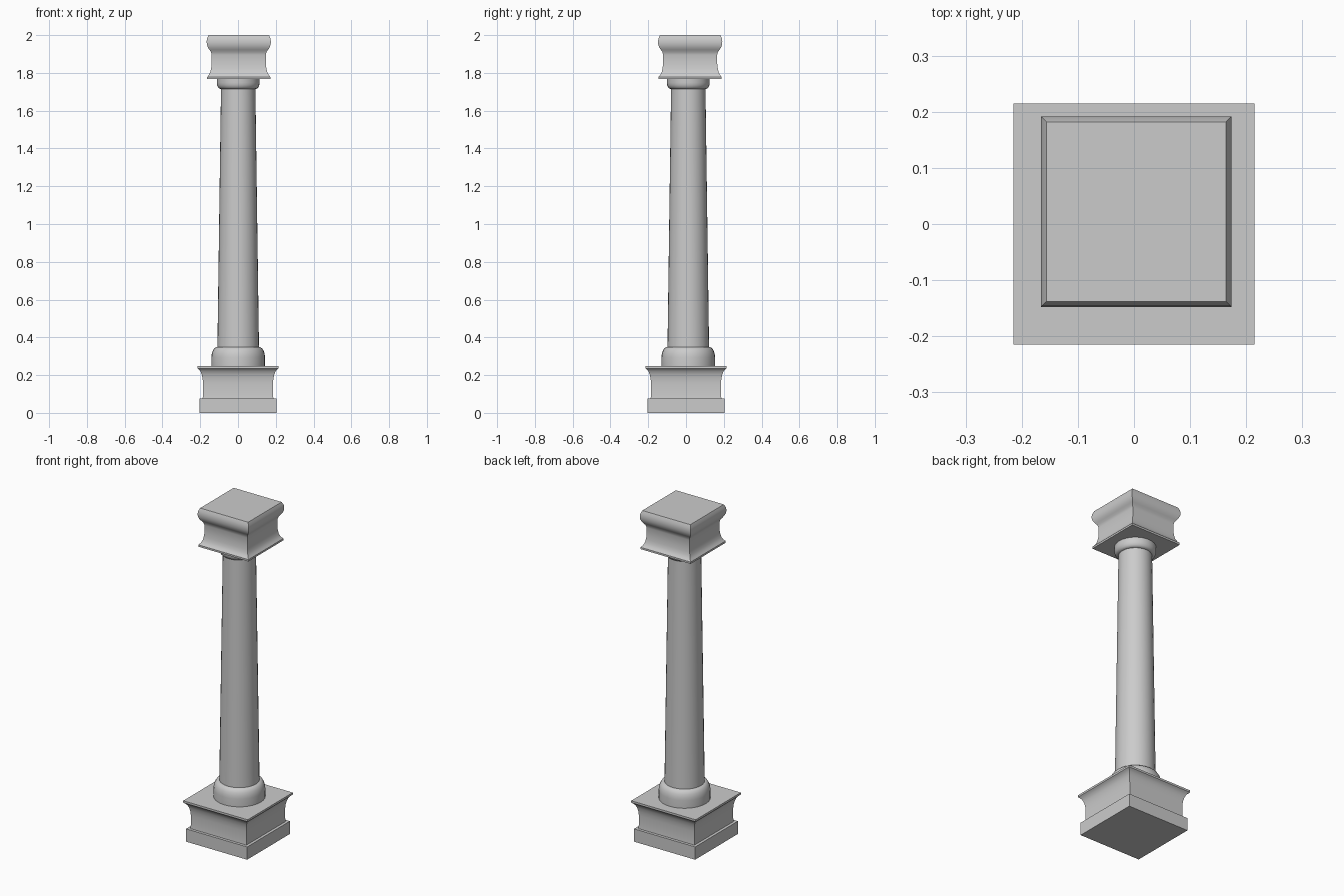
import bpy, bmesh, math

if "Cube" in bpy.data.objects:
    bpy.data.objects.remove(bpy.data.objects["Cube"])


def lathe(name, profile, sides, centre=(0, 0)):
    """Stack rings of (radius, z); four sides gives a square with half-width = radius."""
    square = sides == 4
    scale = math.sqrt(2) if square else 1
    turn = math.pi / 4 if square else 0
    bm = bmesh.new()
    rings = []
    for r, z in profile:
        rings.append([bm.verts.new((
            centre[0] + r * scale * math.cos(turn + 2 * math.pi * i / sides),
            centre[1] + r * scale * math.sin(turn + 2 * math.pi * i / sides), z))
            for i in range(sides)])
    for a, b in zip(rings, rings[1:]):
        for i in range(sides):
            j = (i + 1) % sides
            bm.faces.new((a[i], a[j], b[j], b[i]))
    bm.faces.new(rings[0][::-1])
    bm.faces.new(rings[-1])
    mesh = bpy.data.meshes.new(name)
    bm.to_mesh(mesh)
    bm.free()
    obj = bpy.data.objects.new(name, mesh)
    bpy.context.collection.objects.link(obj)
    bpy.ops.object.select_all(action='DESELECT')
    obj.select_set(True)
    bpy.context.view_layer.objects.active = obj
    bpy.ops.object.shade_smooth_by_angle(angle=math.radians(35))
    return obj


# The shaft and capital sit slightly off the pedestal's centre
shaft_centre = (0.001, 0.012)
capital_centre = (0.004, 0.022)

# Square pedestal: plinth block and flared die
lathe("plinth", [(0.204, 0), (0.204, 0.077)], 4)
lathe("pedestal_die", [(0.187, 0.077), (0.185, 0.10), (0.185, 0.155), (0.187, 0.18),
                       (0.192, 0.203), (0.199, 0.22), (0.207, 0.23), (0.215, 0.236),
                       (0.215, 0.248)], 4)

# Round base moulding
lathe("base_ring", [(0.142, 0.248), (0.142, 0.295), (0.140, 0.312), (0.135, 0.328),
                    (0.128, 0.340), (0.118, 0.348), (0.108, 0.349)], 32, shaft_centre)

# Tapered shaft
lathe("shaft", [(0.110, 0.345), (0.101, 1.0), (0.091, 1.718)], 32, shaft_centre)

# Round collar under the capital
lathe("collar", [(0.092, 1.715), (0.100, 1.717), (0.107, 1.724), (0.112, 1.736),
                 (0.113, 1.748), (0.113, 1.769)], 32, shaft_centre)

# Square capital: flared foot, straight neck, rolled top
lathe("capital", [(0.167, 1.768), (0.167, 1.779), (0.158, 1.789), (0.150, 1.806),
                  (0.146, 1.825), (0.143, 1.85), (0.143, 1.895), (0.147, 1.911),
                  (0.155, 1.922), (0.163, 1.934), (0.169, 1.950), (0.170, 1.966),
                  (0.168, 1.982), (0.160, 2.0)], 4, capital_centre)
